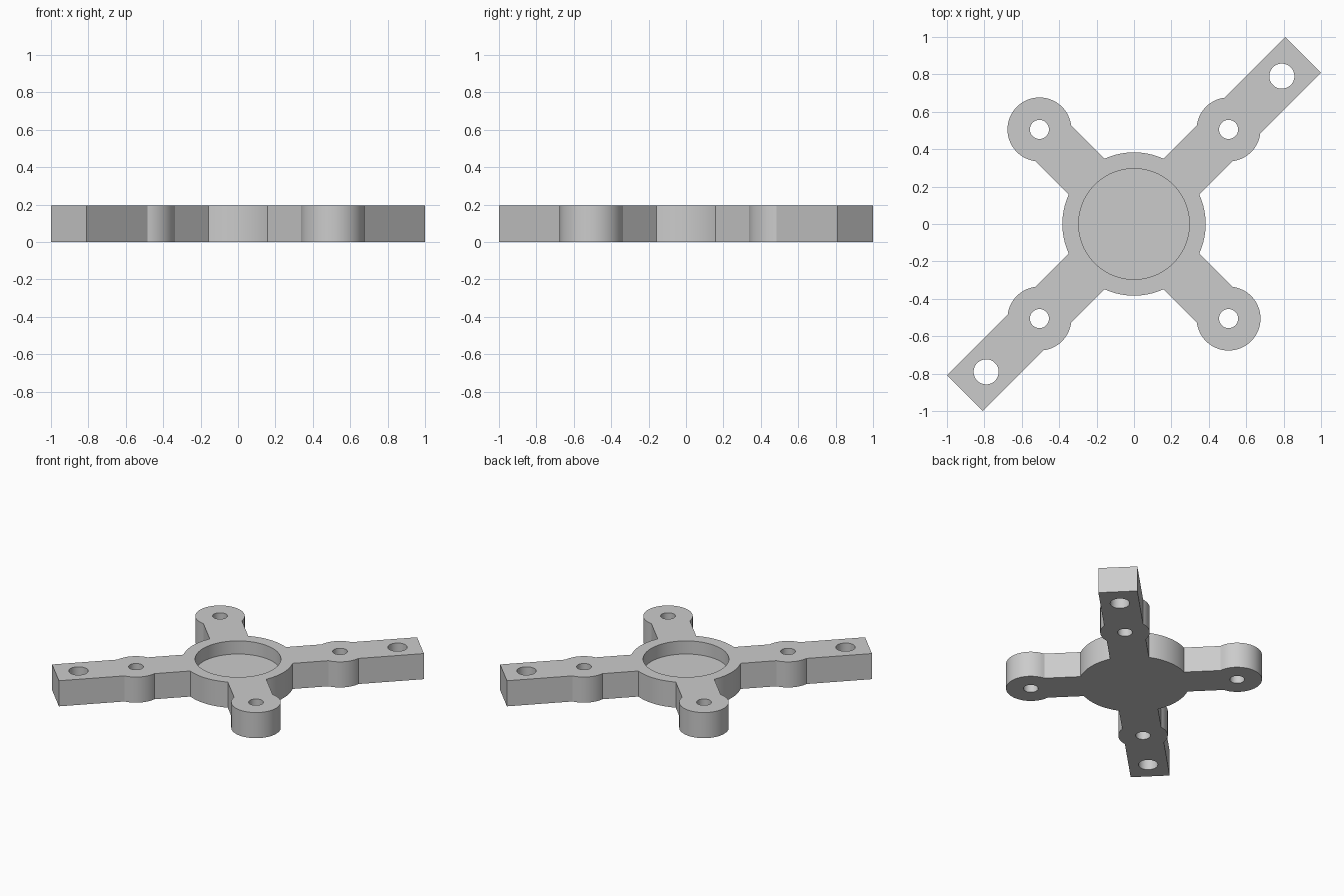
import bpy, bmesh
from math import sin, cos, asin, sqrt, pi, radians
from mathutils import Vector, Matrix

cube = bpy.data.objects.get("Cube")
if cube:
    bpy.data.objects.remove(cube, do_unlink=True)

HEIGHT, FLOOR = 0.195, 0.095          # plate thickness, recess floor level
HUB, RECESS = 0.383, 0.296            # hub and recess radii
HALF = 0.135                          # half width of an arm
BOSS, BOSS_AT = 0.171, 0.715          # boss radius and distance from centre
LENGTH, END_AT = 1.279, 1.118         # long arm length, end hole distance
BOSS_HOLE, END_HOLE = 0.051, 0.067


def arc(centre, radius, start, end, steps):
    """Points along an arc, both ends included."""
    return [Vector((centre + radius * cos(t), radius * sin(t)))
            for t in (start + (end - start) * i / steps for i in range(steps + 1))]


def circle(angle, distance, radius, steps=48):
    centre = Vector((distance * cos(angle), distance * sin(angle)))
    return [p + centre for p in arc(0, radius, 0, 2 * pi, steps)[:-1]]


def arm_outline(is_long):
    """One arm pointing along +x, with its boss and optional long bar end."""
    join = asin(HALF / BOSS)
    if not is_long:
        return arc(BOSS_AT, BOSS, join - pi, pi - join, 40)
    bar_end = [Vector((LENGTH, -HALF)), Vector((LENGTH, HALF))]
    return (arc(BOSS_AT, BOSS, join - pi, -join, 14) + bar_end
            + arc(BOSS_AT, BOSS, join, pi - join, 14))


# Outline and holes in plan
outline, holes = [], []
hub_join = asin(HALF / HUB)
for i in range(4):
    angle = radians(45 + 90 * i)
    is_long = i % 2 == 0
    turn = Matrix.Rotation(angle, 2)
    outline += [turn @ p for p in arm_outline(is_long)]
    outline += arc(0, HUB, angle + hub_join, angle + pi / 2 - hub_join, 16)
    holes.append(circle(angle, BOSS_AT, BOSS_HOLE))
    if is_long:
        holes.append(circle(angle, END_AT, END_HOLE))

bm = bmesh.new()


def ring(points, z):
    verts = [bm.verts.new((p.x, p.y, z)) for p in points]
    edges = [bm.edges.new((v, verts[(i + 1) % len(verts)])) for i, v in enumerate(verts)]
    return verts, edges


def wall(points, low, high):
    """Vertical wall; returns its bottom and top edges."""
    (a, low_edges), (b, high_edges) = ring(points, low), ring(points, high)
    for i in range(len(a)):
        j = (i + 1) % len(a)
        bm.faces.new((a[i], a[j], b[j], b[i]))
    return low_edges, high_edges


def cap(edges, direction):
    bmesh.ops.triangle_fill(bm, edges=edges, use_beauty=True, normal=(0, 0, direction))


# Walls of the outline and through holes, then the round recess
bottom, top = [], []
for loop in [outline] + holes:
    low_edges, high_edges = wall(loop, 0, HEIGHT)
    bottom += low_edges
    top += high_edges
floor_edges, rim_edges = wall(circle(0, 0, RECESS, 96), FLOOR, HEIGHT)

cap(bottom, -1)
cap(top + rim_edges, 1)
cap(floor_edges, 1)
bmesh.ops.recalc_face_normals(bm, faces=bm.faces[:])

mesh = bpy.data.meshes.new("mounting_bracket")
bm.to_mesh(mesh)
bm.free()
bracket = bpy.data.objects.new("mounting_bracket", mesh)
bpy.context.collection.objects.link(bracket)

# Plain grey material
grey = bpy.data.materials.new("plain_grey")
grey.use_nodes = True
colour = (0.6, 0.6, 0.6, 1)
grey.diffuse_color = colour
grey.node_tree.nodes["Principled BSDF"].inputs["Base Color"].default_value = colour
mesh.materials.append(grey)

# Smooth round walls, sharp rims
bpy.ops.object.select_all(action='DESELECT')
bracket.select_set(True)
bpy.context.view_layer.objects.active = bracket
bpy.ops.object.shade_smooth_by_angle(angle=radians(25))
